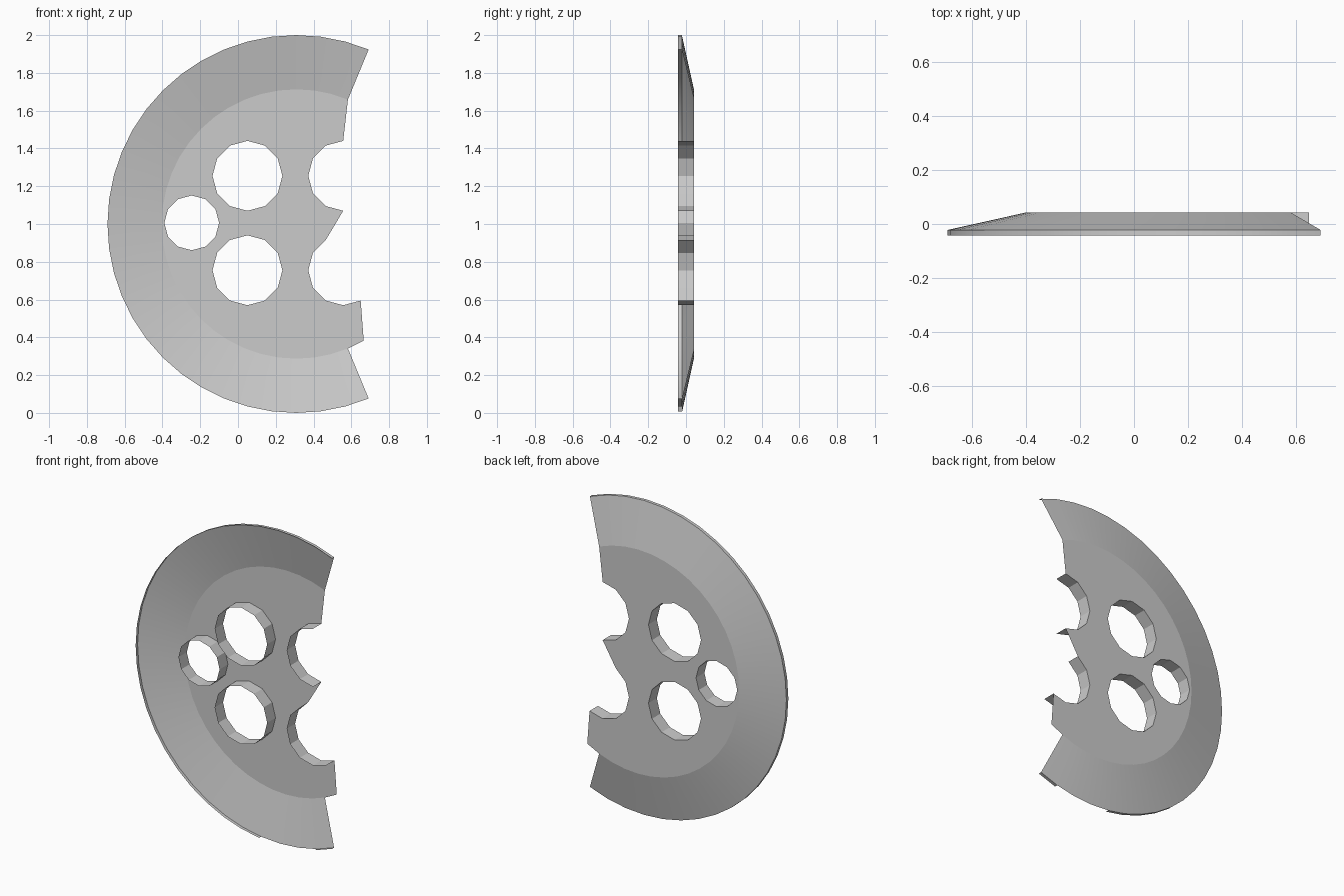
import bpy, bmesh
from math import cos, sin, radians

if "Cube" in bpy.data.objects:
    bpy.data.objects.remove(bpy.data.objects["Cube"])

CX, CZ = 0.309, 1.0          # disc centre
R_OUT, R_IN = 1.0, 0.713     # outer edge, edge of the flat web
Y_BACK, Y_STEP, Y_FRONT = 0.042, -0.022, -0.042


def arc(cx, cz, r, a0, a1, step):
    n = round((a1 - a0) / step)
    return [(cx + r * cos(radians(a0 + i * step)),
             cz + r * sin(radians(a0 + i * step))) for i in range(n + 1)]


def finish(name, bm, smooth):
    me = bpy.data.meshes.new(name)
    bm.to_mesh(me)
    bm.free()
    for p in me.polygons:
        p.use_smooth = smooth
    ob = bpy.data.objects.new(name, me)
    bpy.context.collection.objects.link(ob)
    return ob


def strip(bm, pts_a, ya, pts_b, yb):
    # Quad band joining two matching point rows
    a = [bm.verts.new((x, ya, z)) for x, z in pts_a]
    b = [bm.verts.new((x, yb, z)) for x, z in pts_b]
    for i in range(len(a) - 1):
        bm.faces.new((a[i], a[i + 1], b[i + 1], b[i]))


# Round holes: full ones in the web, broken ones on the torn edge
full_holes = [arc(0.05, 1.255, 0.185, 0, 360, 30),
              arc(0.05, 0.755, 0.185, 0, 360, 30),
              arc(-0.245, 1.006, 0.145, 0, 360, 30)]
upper_broken = arc(0.557, 1.255, 0.185, 90, 270, 30)
lower_broken = arc(0.557, 0.755, 0.185, 120, 300, 30)

# Flat web with holes and torn right edge
bm = bmesh.new()
outline = (arc(CX, CZ, R_IN, 67.5, 300, 7.5)
           + lower_broken[::-1] + upper_broken[::-1])
for loop in [outline] + [h[:-1] for h in full_holes]:
    vs = [bm.verts.new((x, Y_BACK, z)) for x, z in loop]
    for i, v in enumerate(vs):
        bm.edges.new((v, vs[(i + 1) % len(vs)]))
bmesh.ops.triangle_fill(bm, use_beauty=True, use_dissolve=False,
                        edges=bm.edges[:], normal=(0, 1, 0))
for f in bm.faces:
    f.normal_update()
    if f.normal.y < 0:
        f.normal_flip()
finish("web_plate", bm, False)

# Sloped flange around the web
bm = bmesh.new()
strip(bm, arc(CX, CZ, R_OUT, 67.5, 292.5, 7.5), Y_STEP,
      arc(CX, CZ, R_IN, 67.5, 292.5, 7.5), Y_BACK)
for f in bm.faces:
    f.normal_update()
    if f.normal.y < 0:
        f.normal_flip()
finish("sloped_flange", bm, True)

# Thin outer lip, with a gap near the bottom
bm = bmesh.new()
for a0, a1 in ((67.5, 262.5), (285, 292.5)):
    row = arc(CX, CZ, R_OUT, a0, a1, 7.5)
    strip(bm, row, Y_FRONT, row, Y_STEP)
finish("outer_lip", bm, True)

# Collars projecting forward from each hole
bm = bmesh.new()
for row in full_holes + [upper_broken, lower_broken]:
    strip(bm, row, Y_BACK, row, Y_FRONT)
bmesh.ops.remove_doubles(bm, verts=bm.verts[:], dist=1e-5)
finish("hole_collars", bm, False)
